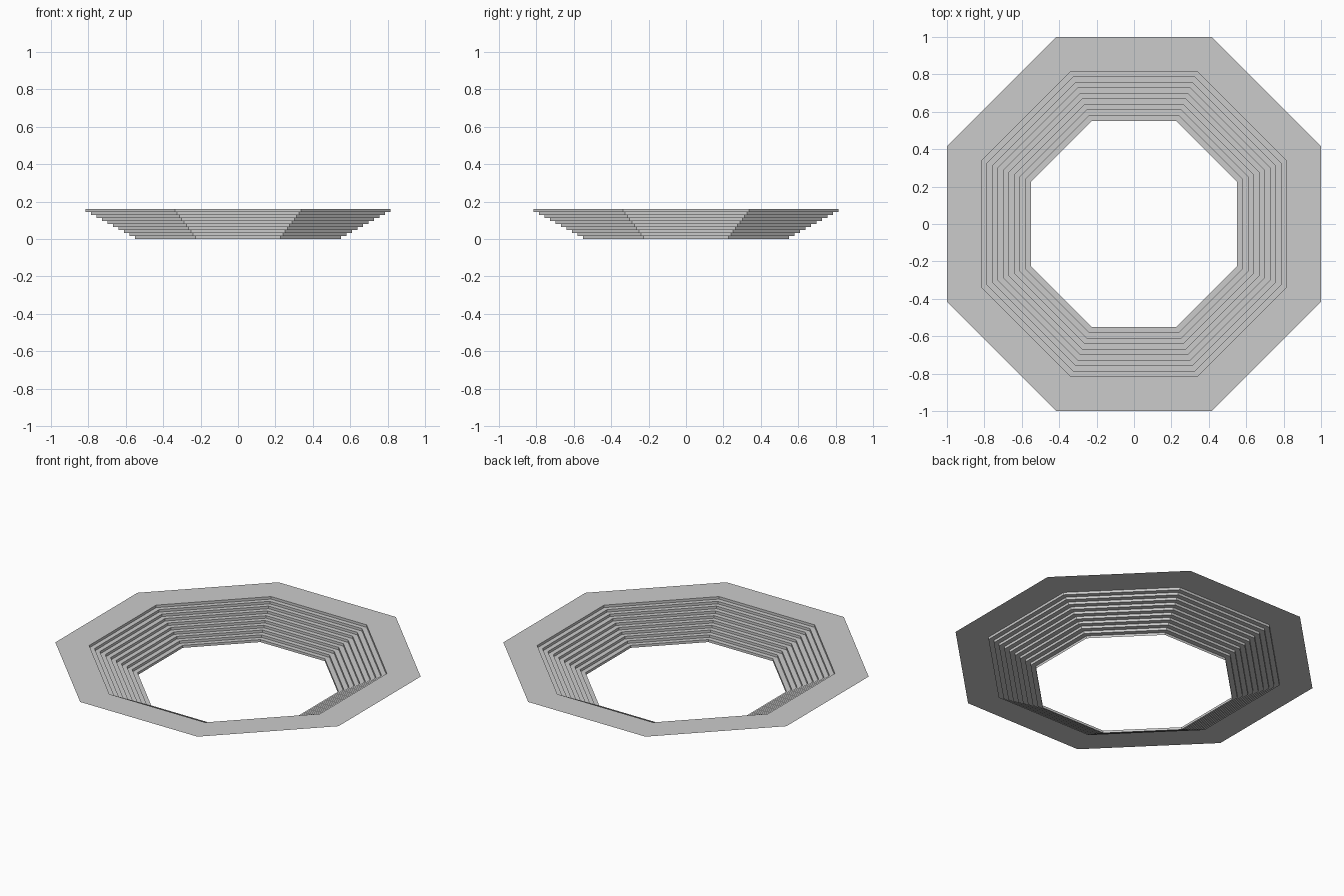
import bpy, bmesh, math

if "Cube" in bpy.data.objects:
    bpy.data.objects.remove(bpy.data.objects["Cube"])

STEPS = 10            # risers
R_IN, R_STEP, R_OUT, TOP = 0.55, 0.815, 1.0, 0.16

# stepped seating profile (distance from centre, height), then the flat rim
profile = []
for i in range(STEPS):
    r = R_IN + (R_STEP - R_IN) * i / (STEPS - 1)
    profile += [(r, TOP * i / STEPS), (r, TOP * (i + 1) / STEPS)]
profile.append((R_OUT, TOP))

# octagon outline with unit apothem, each side split in thirds
half = math.tan(math.pi / 8)
outline = []
for s in range(8):
    a = s * math.pi / 4
    for t in (-half, -half / 3, half / 3):
        outline.append((math.cos(a) - t * math.sin(a), math.sin(a) + t * math.cos(a)))

# seating bowl made of separate panels meeting at the seams
bm = bmesh.new()
n = len(outline)
for k in range(n):
    sides = [[bm.verts.new((x * r, y * r, z)) for r, z in profile]
             for x, y in (outline[k], outline[(k + 1) % n])]
    a, b = sides
    for j in range(len(profile) - 1):
        bm.faces.new((a[j], a[j + 1], b[j + 1], b[j]))
mesh = bpy.data.meshes.new("seating_bowl")
bm.to_mesh(mesh)
bm.free()
bpy.context.collection.objects.link(bpy.data.objects.new("seating_bowl", mesh))
